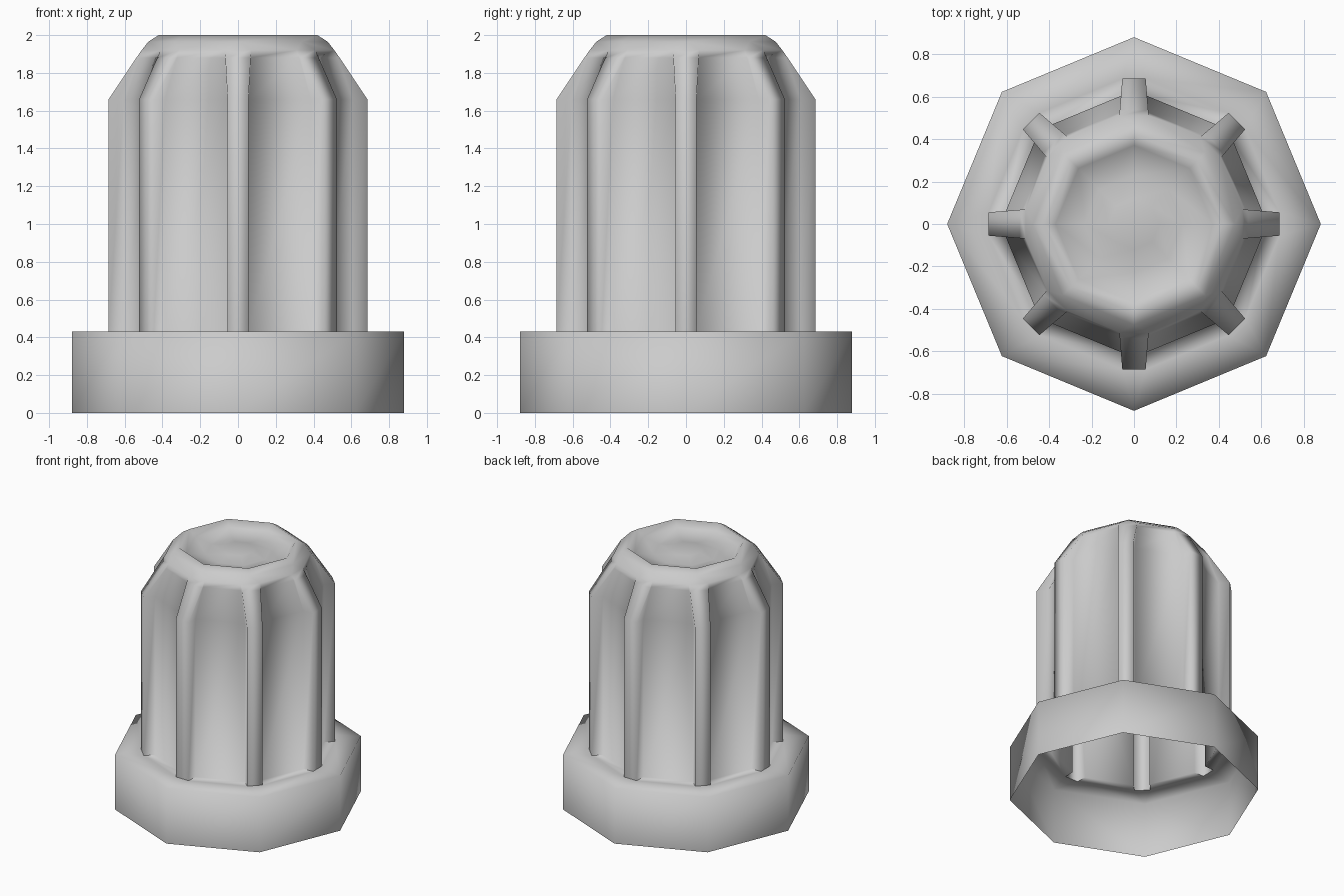
import bpy, bmesh
from math import cos, sin, pi
from mathutils import Vector

cube = bpy.data.objects.get("Cube")
if cube:
    bpy.data.objects.remove(cube, do_unlink=True)

SIDES = 8
SKIRT_R, SKIRT_H = 0.88, 0.43

grey = bpy.data.materials.new("light_grey")
grey.use_nodes = True
grey.diffuse_color = (0.6, 0.6, 0.6, 1)
grey.node_tree.nodes["Principled BSDF"].inputs["Base Color"].default_value = (0.6, 0.6, 0.6, 1)

bm = bmesh.new()


def polar(i, r, h, z):
    """Point at radius r along spoke i, shifted sideways by h."""
    a = 2 * pi * i / SIDES
    return bm.verts.new(Vector((r * cos(a) - h * sin(a), r * sin(a) + h * cos(a), z)))


def ring(r, z):
    return [polar(i, r, 0, z) for i in range(SIDES)]


def ribbed_ring(z, tip, base, tip_h, base_h):
    """Four points per rib: root, tip, tip, root."""
    pts = []
    for i in range(SIDES):
        for r, h in ((base, -base_h), (tip, -tip_h), (tip, tip_h), (base, base_h)):
            pts.append(polar(i, r, h, z))
    return pts


def loft(a, b):
    n = len(a)
    for i in range(n):
        j = (i + 1) % n
        bm.faces.new((a[i], a[j], b[j], b[i]))


# open octagonal skirt
skirt_low, skirt_top = ring(SKIRT_R, 0), ring(SKIRT_R, SKIRT_H)
loft(skirt_low, skirt_top)

# ribbed body: upright grooves that lean in at the top, chamfered rib tops
body = [ribbed_ring(*level) for level in (
    (SKIRT_H, 0.685, 0.605, 0.055, 0.058),
    (1.66, 0.685, 0.605, 0.055, 0.058),
    (1.88, 0.538, 0.525, 0.067, 0.068),
    (1.92, 0.51, 0.51, 0.07, 0.07))]
for lower, upper in zip(body, body[1:]):
    loft(lower, upper)

# flat shoulder of the skirt, wrapped around each rib foot
foot = body[0]
for i in range(SIDES):
    k = (i + 1) % SIDES
    tip_a, tip_b, root = foot[4 * i + 1:4 * i + 4]
    next_root, next_tip = foot[4 * k:4 * k + 2]
    bm.faces.new((skirt_top[i], tip_b, tip_a))
    bm.faces.new((tip_b, root, next_root, next_tip))
    bm.faces.new((skirt_top[i], tip_b, next_tip, skirt_top[k]))

# rounded crown with a dish and a low central swelling
crown = [ring(r, z) for r, z in (
    (0.475, 1.965), (0.42, 2.0), (0.37, 1.955), (0.23, 1.935), (0.12, 1.96))]
neck = body[-1]
for i in range(SIDES):
    k = (i + 1) % SIDES
    bm.faces.new((crown[0][i], neck[4 * i], neck[4 * i + 3]))
    bm.faces.new((crown[0][i], neck[4 * i + 3], neck[4 * k], crown[0][k]))
for lower, upper in zip(crown, crown[1:]):
    loft(lower, upper)
bm.faces.new(crown[-1])

bmesh.ops.remove_doubles(bm, verts=bm.verts, dist=0.0005)
bmesh.ops.recalc_face_normals(bm, faces=bm.faces)
# the skirt wall must face outward
wall = max(bm.faces, key=lambda f: f.calc_center_median().xy.length)
if wall.normal.dot(wall.calc_center_median()) < 0:
    bmesh.ops.reverse_faces(bm, faces=bm.faces)
for face in bm.faces:
    face.smooth = True

# crisp crease around each rib foot
feet = {v for v in bm.verts if abs(v.co.z - SKIRT_H) < 0.001 and v.co.xy.length < 0.75}
for edge in bm.edges:
    if set(edge.verts) <= feet and edge.calc_length() < 0.2:
        edge.smooth = False

mesh = bpy.data.meshes.new("ribbed_cap")
bm.to_mesh(mesh)
bm.free()
mesh.materials.append(grey)
cap = bpy.data.objects.new("ribbed_cap", mesh)
bpy.context.collection.objects.link(cap)
